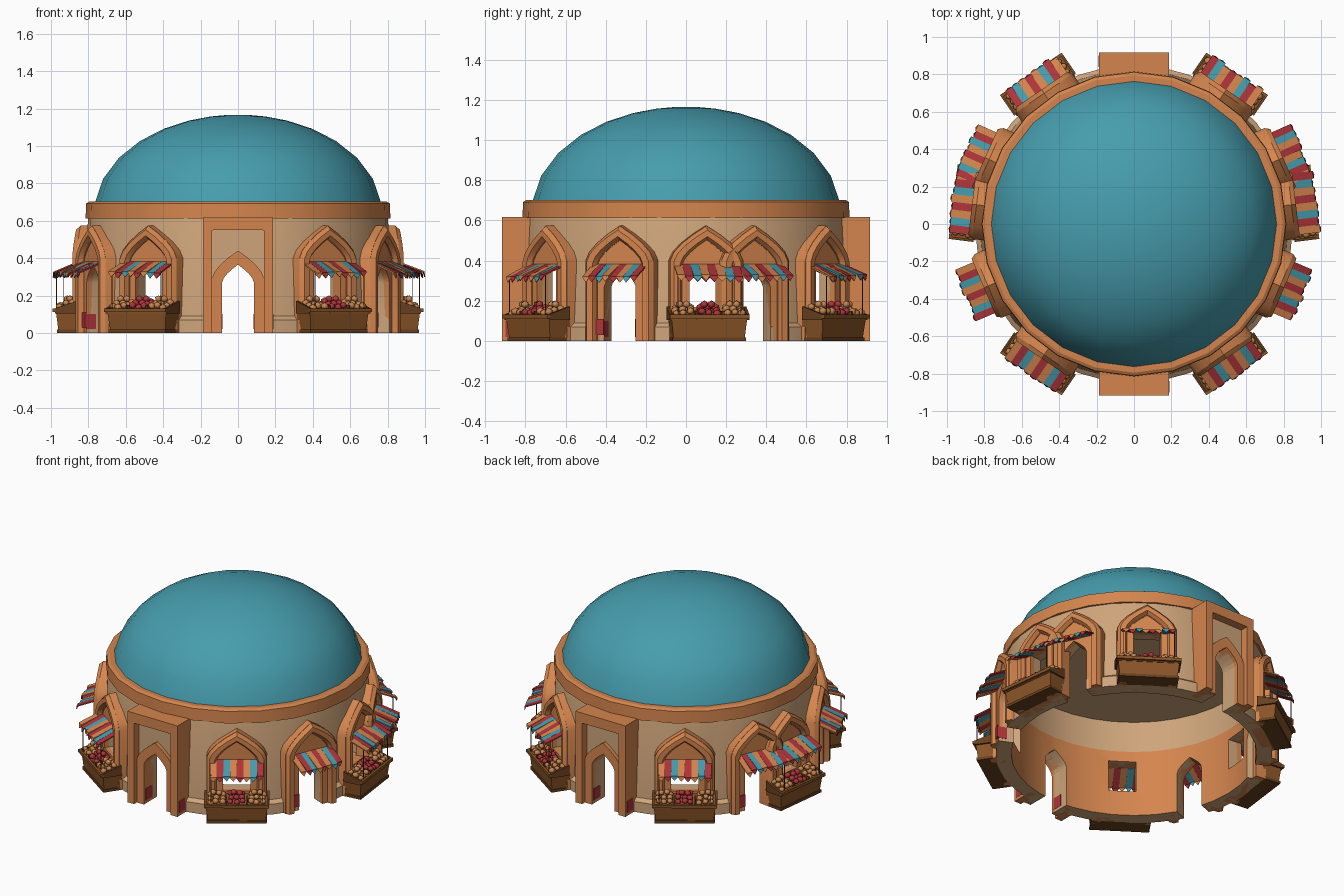
import bpy, bmesh, math, random
from mathutils import Matrix, Vector

if "Cube" in bpy.data.objects:
    bpy.data.objects.remove(bpy.data.objects["Cube"])

random.seed(4)
COLOURS = {
    "teal": (0.062, 0.335, 0.42), "orange": (0.66, 0.235, 0.075), "sand": (0.62, 0.375, 0.195),
    "wood": (0.25, 0.088, 0.02), "dark_wood": (0.14, 0.052, 0.014),
    "red": (0.43, 0.035, 0.042), "fruit_tan": (0.57, 0.235, 0.08)}
MATS = {}
for n, c in COLOURS.items():
    MATS[n] = bpy.data.materials.new(n)
    MATS[n].diffuse_color = (*c, 1)

bm = bmesh.new()
bmesh.ops.create_icosphere(bm, subdivisions=1, radius=1)
BALL_V = [v.co.copy() for v in bm.verts]
BALL_F = [[v.index for v in f.verts] for f in bm.faces]
bm.free()


class Part:
    """Collects geometry in a local frame: x sideways, r outward from the centre, z up."""
    def __init__(self):
        self.v, self.f, self.m = [], [], []

    def add(self, pts, faces, mat):
        b = len(self.v)
        self.v += [Vector((x, -r, z)) for x, r, z in pts]
        self.f += [[b + i for i in f] for f in faces]
        self.m += [mat] * len(faces)

    def hexa(self, bottom, top, mat):
        self.add(bottom + top, [(0, 1, 2, 3), (4, 5, 6, 7), (0, 1, 5, 4),
                                (1, 2, 6, 5), (2, 3, 7, 6), (3, 0, 4, 7)], mat)

    def box(self, x0, x1, r0, r1, z0, z1, mat, flare=0.0):
        e = flare
        self.hexa([(x0, r0, z0), (x1, r0, z0), (x1, r1, z0), (x0, r1, z0)],
                  [(x0 - e, r0, z1), (x1 + e, r0, z1), (x1 + e, r1 + e, z1), (x0 - e, r1 + e, z1)], mat)

    def band(self, o, i, r0, r1, mat, front_o=None, front_i=None):
        """Slab between two outlines of equal point count, open at the foot."""
        n = len(o)
        pts = [(x, r, z) for line, r in ((o, r0), (front_o or o, r1), (i, r0), (front_i or i, r1))
               for x, z in line]
        fs = []
        for k in range(n - 1):
            for a, b in ((0, 1), (2, 3), (0, 2), (1, 3)):
                fs.append((a * n + k, a * n + k + 1, b * n + k + 1, b * n + k))
        for k in (0, n - 1):
            fs.append((k, n + k, 3 * n + k, 2 * n + k))
        self.add(pts, fs, mat)

    def prism(self, o, r0, r1, mat):
        n = len(o)
        pts = [(x, r, z) for r in (r0, r1) for x, z in o]
        fs = [tuple(range(n)), tuple(range(n, 2 * n))]
        fs += [(k, (k + 1) % n, n + (k + 1) % n, n + k) for k in range(n)]
        self.add(pts, fs, mat)

    def ball(self, x, r, z, s, mat):
        self.add([(x + p.x * s, r + p.y * s, z + p.z * s * 0.9) for p in BALL_V], BALL_F, mat)

    def build(self, name, theta=-90, smooth=None):
        me = bpy.data.meshes.new(name)
        M = Matrix.Rotation(math.radians(theta + 90), 4, 'Z')
        me.from_pydata([M @ v for v in self.v], [], self.f)
        used = sorted(set(self.m))
        for u in used:
            me.materials.append(MATS[u])
        for p, m in zip(me.polygons, self.m):
            p.material_index = used.index(m)
        b = bmesh.new()
        b.from_mesh(me)
        bmesh.ops.recalc_face_normals(b, faces=b.faces)
        b.to_mesh(me)
        b.free()
        ob = bpy.data.objects.new(name, me)
        bpy.context.collection.objects.link(ob)
        if smooth:
            smooth_by_angle(ob, smooth)
        return ob


def smooth_by_angle(ob, deg):
    bpy.ops.object.select_all(action='DESELECT')
    ob.select_set(True)
    bpy.context.view_layer.objects.active = ob
    bpy.ops.object.shade_smooth_by_angle(angle=math.radians(deg))


def arch(w, spring, apex, foot=0.0):
    """Pointed arch outline, right foot to left foot (spring near apex gives a square head)."""
    right = [(w, foot), (w, spring)]
    for t in (0.25, 0.5, 0.75):
        right.append((w * (1 - t ** 1.6), spring + (apex - spring) * t))
    return right + [(0, apex)] + [(-x, z) for x, z in reversed(right)]


def lathe(name, profile, segs, mat, closed, smooth):
    p = Part()
    n, pts, fs = len(profile), [], []
    for s in range(segs):
        a = 2 * math.pi * s / segs
        pts += [(r * math.cos(a), r * math.sin(a), z) for r, z in profile]
    for s in range(segs):
        t = (s + 1) % segs
        for k in range(n if closed else n - 1):
            j = (k + 1) % n
            fs.append((s * n + k, s * n + j, t * n + j, t * n + k))
    if not closed:
        fs.append(tuple(s * n + n - 1 for s in range(segs)))
    p.add(pts, fs, mat)
    return p.build(name, smooth=smooth)


DOOR = arch(0.085, 0.27, 0.365)
WINDOW = arch(0.085, 0.379, 0.38)
half_stalls, half_doors = (-55.5, 7, 55.5), (-23, 24)
STALLS = [a for t in half_stalls for a in (t, 180 - t)]
DOORS = [a for t in half_doors for a in (t, 180 - t)]
PORTALS = (-90, 90)

# Dome, cornice and flat ceiling
dome = [(0.768 * math.cos(a), 0.644 + 0.523 * math.sin(a))
        for a in [math.radians(d) for d in (6, 20, 34, 47, 59, 70, 79, 86)]]
lathe("dome", dome, 24, "teal", False, 40)
lathe("cornice", [(0.775, 0.61), (0.815, 0.612), (0.812, 0.692), (0.795, 0.702), (0.75, 0.702)],
      24, "orange", True, 30)
lathe("ceiling", [(0.77, 0.665), (0.768, 0.66)], 36, "sand", False, None)

# Round wall with the door and window openings cut out
wall = lathe("wall", [(0.85, 0), (0.85, 0.07), (0.825, 0.09), (0.802, 0.612), (0.785, 0.67), (0.755, 0.67),
                      (0.755, 0.45), (0.755, 0)], 36, "sand", True, None)
cut = Part()
for theta in STALLS + DOORS + list(PORTALS):
    one = Part()
    if theta in STALLS:
        one.prism(arch(0.085, 0.379, 0.38, 0.17), 0.6, 1.0, "sand")
    else:
        one.prism(arch(0.085, 0.27, 0.365, -0.1), 0.6, 1.0, "sand")
    R = Matrix.Rotation(math.radians(theta + 90), 4, 'Z')
    base = len(cut.v)
    cut.v += [R @ v for v in one.v]
    cut.f += [[base + i for i in f] for f in one.f]
    cut.m += one.m
cutter = cut.build("opening_cutter")
cutter.hide_render = True
mod = wall.modifiers.new("openings", 'BOOLEAN')
mod.operation, mod.object, mod.solver = 'DIFFERENCE', cutter, 'EXACT'
bpy.ops.object.select_all(action='DESELECT')
wall.select_set(True)
bpy.context.view_layer.objects.active = wall
bpy.ops.object.modifier_apply(modifier=mod.name)
bpy.data.objects.remove(cutter)
wall.data.materials.clear()
wall.data.materials.append(MATS["sand"])
wall.data.materials.append(MATS["orange"])
for p in wall.data.polygons:  # lower inside wall is orange
    c = p.center
    inward = p.normal.x * c.x + p.normal.y * c.y < -0.4
    p.material_index = 1 if inward and c.z < 0.45 else 0
smooth_by_angle(wall, 25)

# Front and back portals: square frame, sand panel, pointed door surround, red paint at the foot
for i, theta in enumerate(PORTALS):
    p = Part()
    p.band(arch(0.188, 0.617, 0.618), arch(0.138, 0.549, 0.55), 0.77, 0.918, "orange")
    p.band(arch(0.145, 0.559, 0.56), DOOR, 0.77, 0.862, "sand")
    p.band(arch(0.14, 0.29, 0.44), DOOR, 0.77, 0.888, "orange")
    p.box(-0.086, -0.083, 0.80, 0.87, 0.02, 0.10, "red")
    p.box(0.187, 0.190, 0.84, 0.90, 0.02, 0.10, "red")
    p.build(("front", "back")[i] + "_portal", theta)

# Pointed niches with chamfered rims around every stall and side door
for i, theta in enumerate(STALLS + DOORS):
    stall = theta in STALLS
    p = Part()
    rim_o, rim_i = arch(0.185, 0.40, 0.575), arch(0.122, 0.375, 0.50)
    mid_o, mid_i = arch(0.183, 0.40, 0.573), arch(0.124, 0.377, 0.503)
    p.band(rim_o, rim_i, 0.775, 0.848, "orange")
    p.band(mid_o, mid_i, 0.848, 0.872, "orange", arch(0.168, 0.395, 0.552), arch(0.136, 0.385, 0.52))
    p.band(arch(0.135, 0.385, 0.515), WINDOW if stall else DOOR, 0.775, 0.843, "orange")
    if stall:
        p.box(-0.09, 0.09, 0.775, 0.845, 0, 0.17, "orange")
    else:
        p.box(-0.086, -0.083, 0.79, 0.845, 0.02, 0.10, "red")
        p.box(-0.128, -0.085, 0.84, 0.852, 0.03, 0.11, "red")
    p.build(f"{'stall' if stall else 'door'}_niche_{i + 1}", theta, 35)

# Striped awnings with a pointed hem
STRIPES = ("orange", "red", "teal", "orange", "red", "orange", "teal", "red")
for i, theta in enumerate(STALLS + DOORS):
    p, half = Part(), 0.165 if theta in STALLS else 0.148
    w = 2 * half / len(STRIPES)
    for k, col in enumerate(STRIPES):
        x0, x1 = -half + k * w, -half + (k + 1) * w
        r, z = 0.978 + random.uniform(-0.008, 0.008), 0.318 + random.uniform(-0.006, 0.006)
        quad = [(x0, 0.835, 0.378), (x1, 0.835, 0.378), (x1, r, z), (x0, r, z)]
        p.hexa(quad, [(x, a, b + 0.008) for x, a, b in quad], col)
        m = (x0 + x1) / 2
        p.add([(x0, r, z), (x1, r, z), (m, r + 0.006, z - 0.022),
               (x0, r - 0.005, z), (x1, r - 0.005, z), (m, r, z - 0.022)],
              [(0, 1, 2), (3, 4, 5), (0, 1, 4, 3), (1, 2, 5, 4), (2, 0, 3, 5)], col)
    p.build(f"awning_{i + 1}", theta)

# Market counters: flared wooden chest, rim, bins, fruit and thin awning posts
for i, theta in enumerate(STALLS):
    p = Part()
    p.box(-0.178, 0.178, 0.83, 0.945, 0.008, 0.112, "wood", 0.012)
    p.box(-0.185, 0.185, 0.84, 0.953, 0, 0.018, "dark_wood")
    p.box(-0.2, 0.2, 0.958, 0.974, 0.112, 0.132, "wood")
    for s in (-1, 1):
        xs = sorted((s * 0.186, s * 0.2))
        p.hexa([(x, r, 0.105) for x, r in ((xs[0], 0.84), (xs[1], 0.84), (xs[1], 0.96), (xs[0], 0.96))],
               [(xs[0], 0.84, 0.172), (xs[1], 0.84, 0.172), (xs[1], 0.96, 0.132), (xs[0], 0.96, 0.132)],
               "dark_wood")
        p.box(s * 0.158 - 0.002, s * 0.158 + 0.002, 0.956, 0.960, 0.11, 0.332, "dark_wood")
    for x in (-0.064, 0.064):
        p.box(x - 0.004, x + 0.004, 0.85, 0.96, 0.105, 0.15, "dark_wood")
    p.hexa([(-0.19, 0.84, 0.105), (0.19, 0.84, 0.105), (0.19, 0.96, 0.105), (-0.19, 0.96, 0.105)],
           [(-0.19, 0.84, 0.155), (0.19, 0.84, 0.155), (0.19, 0.96, 0.116), (-0.19, 0.96, 0.116)], "wood")
    p.build(f"counter_{i + 1}", theta)
    g = Part()
    for b, col in ((-0.126, "fruit_tan"), (0, "red"), (0.126, "fruit_tan")):
        for row in range(3):
            for k in range(3):
                r = 0.872 + row * 0.035
                g.ball(b - 0.037 + k * 0.037 + random.uniform(-0.005, 0.005), r,
                       0.168 - (r - 0.86) * 0.33 + random.uniform(-0.006, 0.008),
                       random.uniform(0.019, 0.023), col)
        for k in range(2):
            g.ball(b + (k - 0.5) * 0.036, 0.895 + random.uniform(-0.012, 0.012), 0.182, 0.021, col)
    g.build(f"fruit_{i + 1}", theta, 60)

for m in bpy.data.materials:
    if m.users and not m.is_grease_pencil:
        m.use_nodes = True
        m.node_tree.nodes["Principled BSDF"].inputs["Base Color"].default_value = m.diffuse_color
